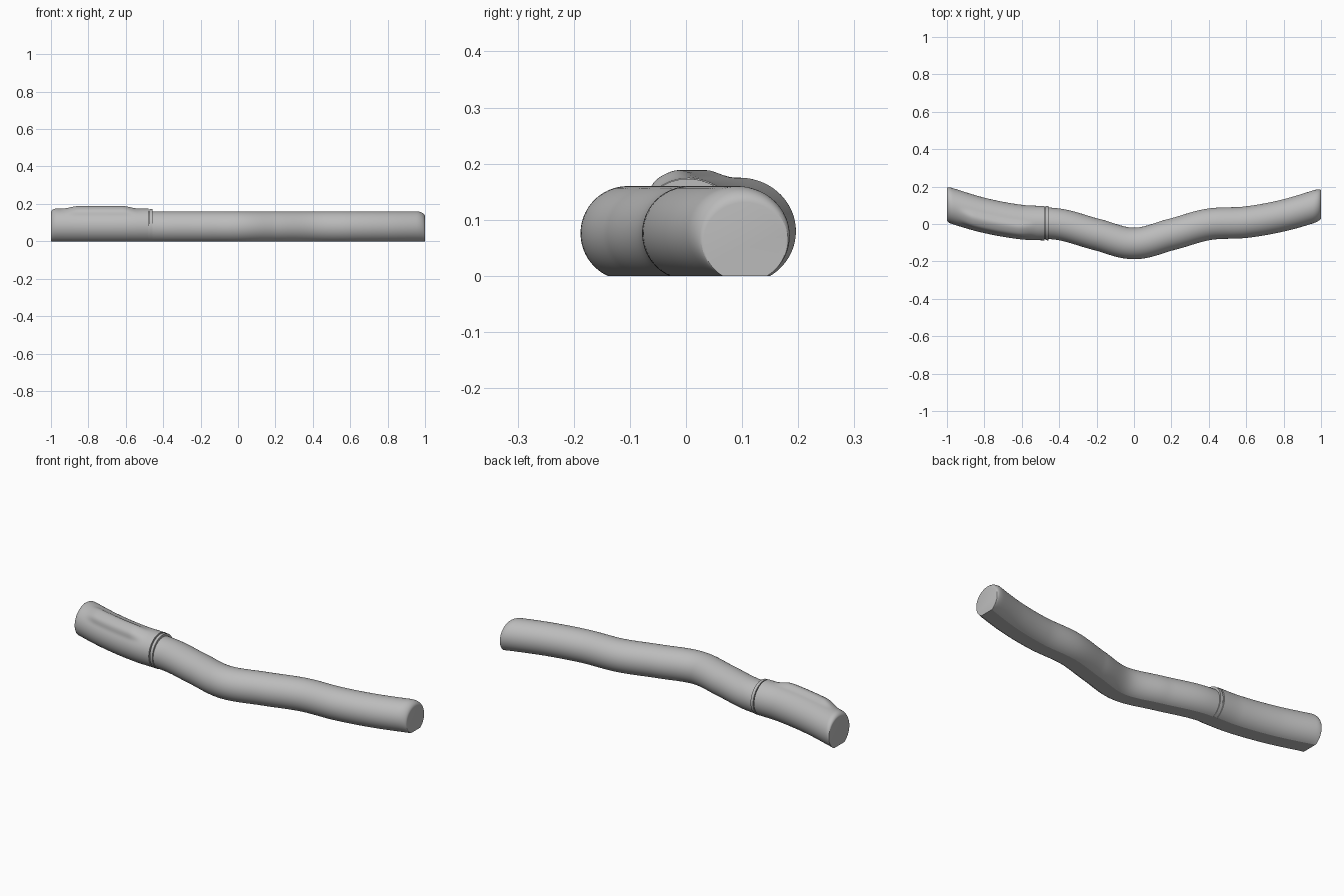
import bpy, bmesh, math

if "Cube" in bpy.data.objects:
    bpy.data.objects.remove(bpy.data.objects["Cube"], do_unlink=True)

grey = bpy.data.materials.new("plain_grey")
grey.use_nodes = True
grey.diffuse_color = (0.5, 0.5, 0.5, 1)
grey.node_tree.nodes["Principled BSDF"].inputs["Base Color"].default_value = (0.5, 0.5, 0.5, 1)

# Bend of the bar: sideways offset every 0.2 units out from the middle
BEND = [-0.104, -0.056, -0.002, 0.01, 0.046, 0.105, 0.17]
ARC = 72


def bend(x):
    """Smooth mirrored curve through the bend offsets."""
    t = abs(x) / 0.2
    i = min(int(t), len(BEND) - 2)
    t -= i
    a, b, c = BEND[abs(i - 1)], BEND[i], BEND[i + 1]
    d = BEND[i + 2] if i + 2 < len(BEND) else 2 * c - b
    return b + 0.5 * t * (c - a + t * (2*a - 5*b + 4*c - d + t * (3*(b - c) + d - a)))


def smoothstep(lo, hi, x):
    t = max(0, min(1, (x - lo) / (hi - lo)))
    return t * t * (3 - 2 * t)


def loft(name, stations, swell=None):
    """Round bar with a flat underside; stations are (x, radius, centre height)."""
    bm = bmesh.new()
    rings = []
    for x, radius, height in stations:
        slope = (bend(x + 0.005) - bend(x - 0.005)) / 0.01
        widen = math.hypot(1, slope)
        low = math.asin(min(1, height / radius))
        ring = []
        for k in range(ARC + 1):
            a = -low + (math.pi + 2 * low) * k / ARC
            r = radius + (swell(x, a) if swell else 0)
            ring.append(bm.verts.new((x, bend(x) + r * math.cos(a) * widen,
                                      max(0, height + r * math.sin(a)))))
        rings.append(ring)
    for r0, r1 in zip(rings, rings[1:]):
        for k in range(ARC + 1):
            j = (k + 1) % (ARC + 1)
            bm.faces.new((r0[k], r0[j], r1[j], r1[k]))
    bm.faces.new(rings[0])
    bm.faces.new(rings[-1])
    bmesh.ops.recalc_face_normals(bm, faces=bm.faces)
    mesh = bpy.data.meshes.new(name)
    bm.to_mesh(mesh)
    bm.free()
    mesh.materials.append(grey)
    obj = bpy.data.objects.new(name, mesh)
    bpy.context.collection.objects.link(obj)
    bpy.ops.object.select_all(action='DESELECT')
    obj.select_set(True)
    bpy.context.view_layer.objects.active = obj
    bpy.ops.object.shade_smooth_by_angle(angle=math.radians(22))
    return obj


def span(x0, x1, count, radius, height):
    return [(x0 + (x1 - x0) * i / count, radius, height) for i in range(count + 1)]


def rounded_end(x_in, x_out, size_in, size_out, steps=8):
    """Quarter-round taper from a full section to a smaller end face."""
    out = []
    for i in range(1, steps + 1):
        a = math.pi / 2 * i / steps
        f = 1 - math.cos(a)
        out.append((x_in + (x_out - x_in) * math.sin(a),
                    *(p + (q - p) * f for p, q in zip(size_in, size_out))))
    return out


def thumb_ridge(x, a):
    """Raised ridge along the upper front of the grip."""
    along = smoothstep(-0.95, -0.85, x) * (1 - smoothstep(-0.62, -0.52, x))
    return 0.018 * along * math.exp(-((a - math.radians(116)) / 0.42) ** 4)


# Long bent bar
BAR, BAR_END = (0.084, 0.076), (0.071, 0.06)
loft("bent_bar", span(-0.5, 0.955, 100, *BAR) + rounded_end(0.955, 1, BAR, BAR_END))

# Thicker grip sleeve with a rounded butt
GRIP, GRIP_END = (0.092, 0.083), (0.083, 0.071)
butt = rounded_end(-0.97, -1, GRIP, GRIP_END)[::-1]
loft("grip_sleeve", butt + span(-0.97, -0.479, 50, *GRIP), thumb_ridge)

# Thin collar beside the grip, with a narrow gap between
loft("collar_ring", span(-0.473, -0.457, 2, 0.091, 0.082))
